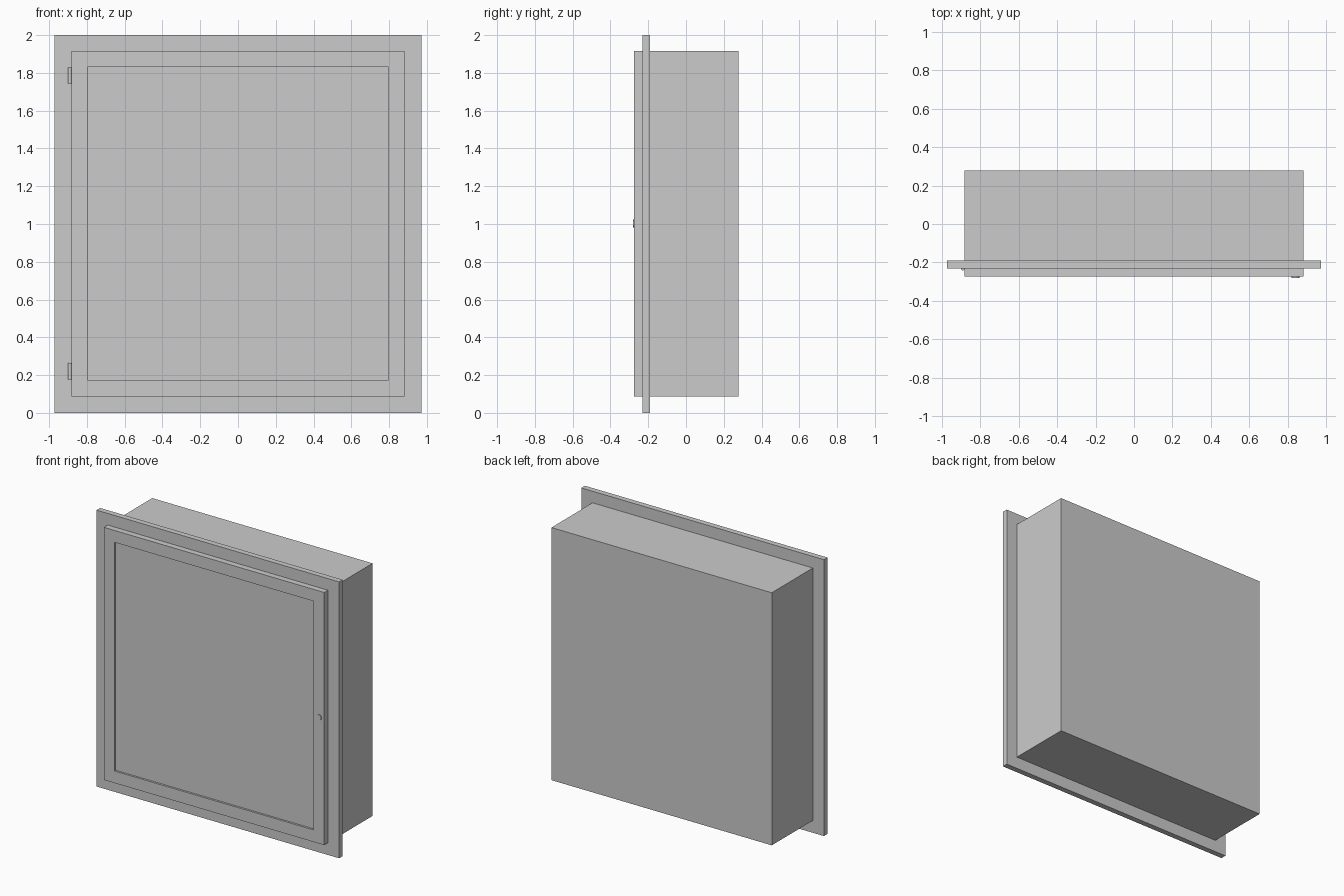
import bpy, bmesh
from math import pi

if "Cube" in bpy.data.objects:
    bpy.data.objects.remove(bpy.data.objects["Cube"])


def material(name, color):
    m = bpy.data.materials.new(name)
    m.diffuse_color = color
    m.use_nodes = True
    m.node_tree.nodes["Principled BSDF"].inputs["Base Color"].default_value = m.diffuse_color
    return m


def finish(name, bm, mat=None):
    bmesh.ops.recalc_face_normals(bm, faces=bm.faces)
    mesh = bpy.data.meshes.new(name)
    bm.to_mesh(mesh)
    bm.free()
    obj = bpy.data.objects.new(name, mesh)
    bpy.context.collection.objects.link(obj)
    if mat:
        mesh.materials.append(mat)
    return obj


def box(name, x, y, z, mat=None):
    bm = bmesh.new()
    bmesh.ops.create_cube(bm, size=1)
    for v in bm.verts:
        v.co = [(r[0] + r[1]) / 2 + c * (r[1] - r[0]) for c, r in zip(v.co, (x, y, z))]
    return finish(name, bm, mat)


def frame(name, outer, inner, y):
    """Rectangular ring; outer and inner are (half width, bottom, top)."""
    bm = bmesh.new()
    loops = []
    for w, lo, hi in (outer, inner):
        for d in y:
            loops.append([bm.verts.new((px, d, pz))
                          for px, pz in ((-w, lo), (w, lo), (w, hi), (-w, hi))])
    of, ob, nf, nb = loops
    for a, b in ((of, ob), (ob, nb), (nb, nf), (nf, of)):
        for i in range(4):
            j = (i + 1) % 4
            bm.faces.new((a[i], a[j], b[j], b[i]))
    return finish(name, bm)


def cylinder(name, location, radius, depth, rotation=(0, 0, 0), mat=None):
    bpy.ops.mesh.primitive_cylinder_add(vertices=24, radius=radius, depth=depth,
                                        location=location, rotation=rotation)
    obj = bpy.context.object
    obj.name = name
    bpy.ops.object.shade_smooth_by_angle()
    if mat:
        obj.data.materials.append(mat)


panel_grey = material("panel_grey", (0.55, 0.54, 0.54, 1))
body = (0.882, 0.088, 1.916)
opening = (0.797, 0.175, 1.83)

# Recessed cabinet body and the wall flange around it
box("cabinet_body", (-body[0], body[0]), (-0.19, 0.279), body[1:])
frame("wall_flange", (0.971, 0, 2), opening, (-0.231, -0.19))

# Door frame with an inset panel
frame("door_frame", body, opening, (-0.274, -0.231))
box("door_panel", (-opening[0], opening[0]), (-0.26, -0.245), opening[1:], panel_grey)

# Hinge barrels on the left edge of the door
for label, z in (("lower", 0.221), ("upper", 1.786)):
    cylinder(label + "_hinge", (-0.890, -0.232, z), 0.009, 0.086)

# Round lock on the right of the door
cylinder("door_lock", (0.84, -0.275, 1.002), 0.021, 0.01, (pi / 2, 0, 0), panel_grey)
